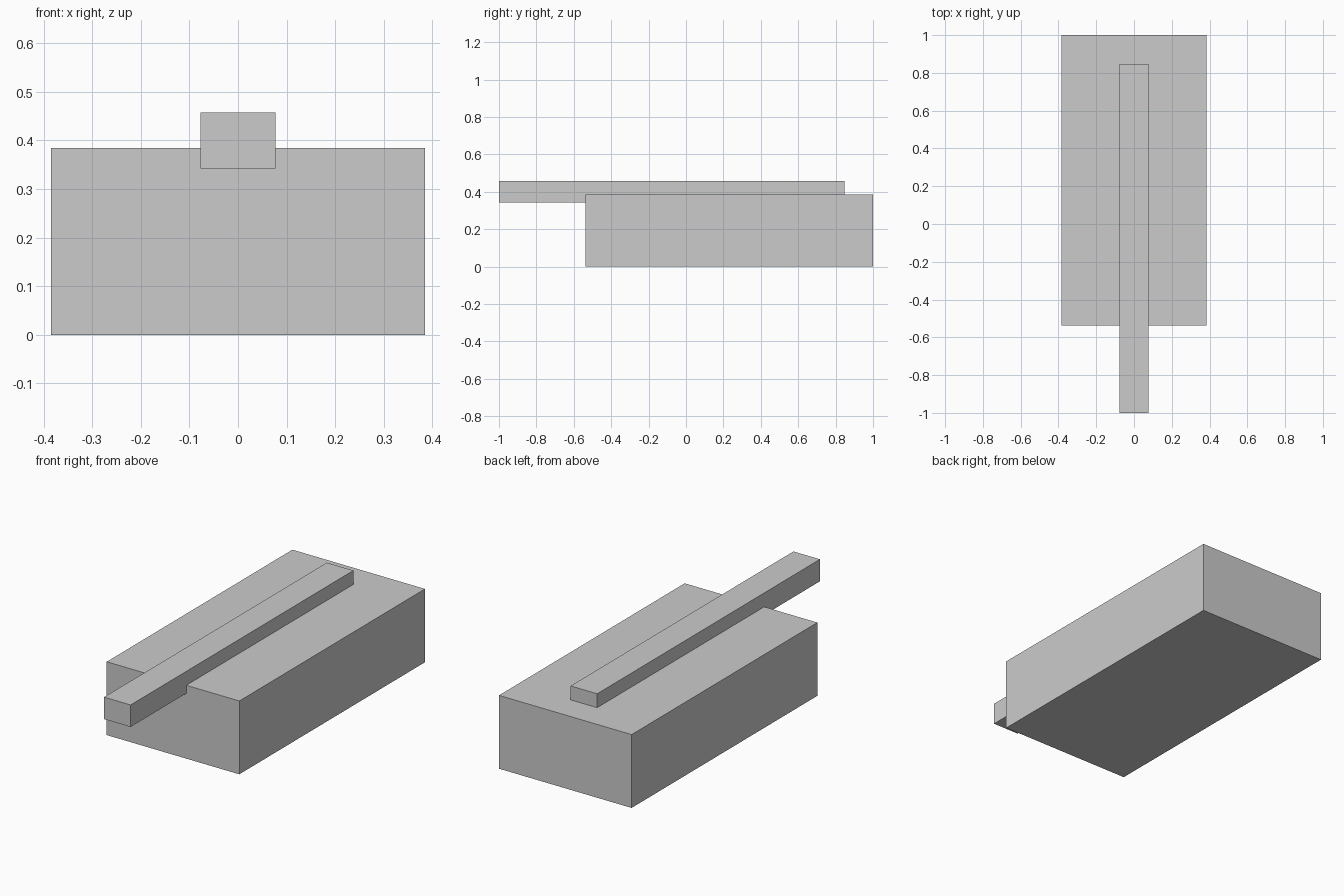
import bpy
from mathutils import Vector

if "Cube" in bpy.data.objects:
    bpy.data.objects.remove(bpy.data.objects["Cube"])


def box(name, low, high):
    low, high = Vector(low), Vector(high)
    bpy.ops.mesh.primitive_cube_add(size=1, location=(low + high) / 2)
    ob = bpy.context.object
    ob.name = name
    ob.scale = high - low
    bpy.ops.object.transform_apply(location=False, rotation=False, scale=True)
    return ob


U = 1 / 13  # common design module

# Main block
box("body", (-5 * U, -7 * U, 0), (5 * U, 13 * U, 5 * U))

# Long bar sunk into the top, overhanging the front
box("top_bar", (-U, -13 * U, 4.45 * U), (U, 11 * U, 5.95 * U))
